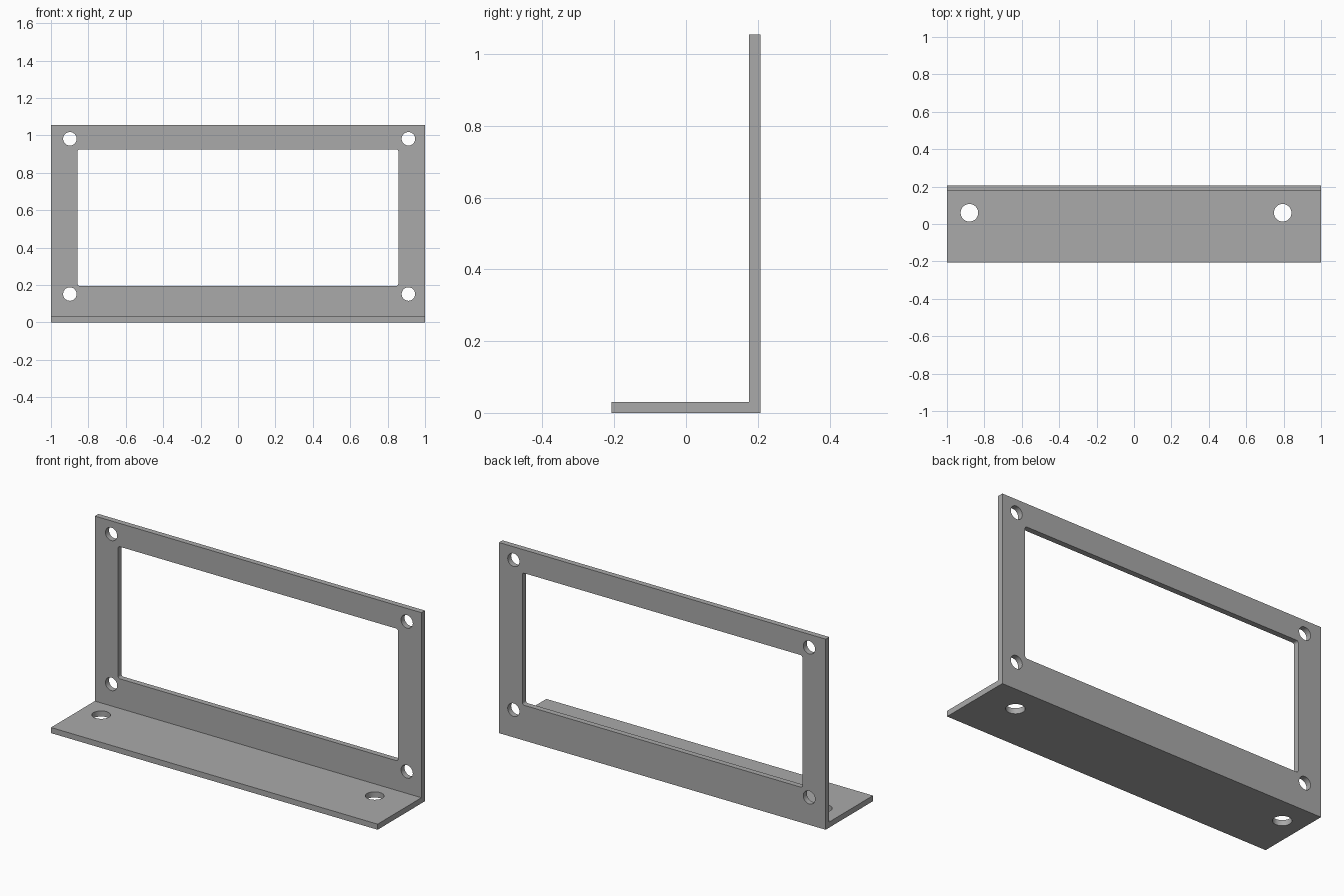
import bpy
import bmesh
from math import pi
from mathutils import Matrix, Vector

cube = bpy.data.objects.get("Cube")
if cube:
    bpy.data.objects.remove(cube, do_unlink=True)

WIDTH, HEIGHT, DEPTH, THICK = 2.0, 1.055, 0.414, 0.031
FRONT, BACK = -DEPTH / 2, DEPTH / 2

grey = bpy.data.materials.new("plain grey")
grey.use_nodes = True
colour = (0.4, 0.4, 0.4, 1)
grey.diffuse_color = colour
grey.node_tree.nodes["Principled BSDF"].inputs["Base Color"].default_value = colour


def make_object(name, bm):
    bmesh.ops.recalc_face_normals(bm, faces=bm.faces)
    mesh = bpy.data.meshes.new(name)
    bm.to_mesh(mesh)
    bm.free()
    mesh.materials.append(grey)
    obj = bpy.data.objects.new(name, mesh)
    bpy.context.collection.objects.link(obj)
    return obj


def hole_cutter(name, centre, radius, upright):
    """Round cutter along z when upright, otherwise along y."""
    turn = Matrix() if upright else Matrix.Rotation(pi / 2, 4, 'X')
    bm = bmesh.new()
    bmesh.ops.create_cone(bm, cap_ends=True, segments=48, radius1=radius,
                          radius2=radius, depth=THICK * 4,
                          matrix=Matrix.Translation(centre) @ turn)
    return make_object(name, bm)


def window_cutter(name, x0, x1, z0, z1, corner):
    """Rectangular cutter along y with rounded corners."""
    size = Matrix.Diagonal((x1 - x0, THICK * 4, z1 - z0, 1))
    centre = Vector(((x0 + x1) / 2, BACK - THICK / 2, (z0 + z1) / 2))
    bm = bmesh.new()
    bmesh.ops.create_cube(bm, size=1, matrix=Matrix.Translation(centre) @ size)
    along_y = [e for e in bm.edges
               if abs(e.verts[0].co.y - e.verts[1].co.y) > THICK]
    bmesh.ops.bevel(bm, geom=along_y, offset=corner, segments=6,
                    profile=0.5, affect='EDGES')
    return make_object(name, bm)


# L-shaped bracket: side profile swept across the width
profile = [(FRONT, 0), (BACK, 0), (BACK, HEIGHT), (BACK - THICK, HEIGHT),
           (BACK - THICK, THICK), (FRONT, THICK)]
bm = bmesh.new()
side = bm.faces.new([bm.verts.new((-WIDTH / 2, y, z)) for y, z in profile])
swept = bmesh.ops.extrude_face_region(bm, geom=[side], use_keep_orig=True)
bmesh.ops.translate(bm, vec=(WIDTH, 0, 0),
                    verts=[v for v in swept["geom"]
                           if isinstance(v, bmesh.types.BMVert)])
bracket = make_object("angle_bracket", bm)

# Window and panel screw holes in the upright plate
cutters = [window_cutter("window_cutter", -0.858, 0.857, 0.195, 0.926, 0.012)]
for x in (-0.899, 0.911):
    for z in (0.152, 0.982):
        cutters.append(hole_cutter("screw_hole_cutter",
                                   (x, BACK - THICK / 2, z), 0.036, False))

# Mounting holes in the base flange
for x in (-0.88, 0.795):
    cutters.append(hole_cutter("mounting_hole_cutter",
                               (x, 0.06, THICK / 2), 0.047, True))

# Cut the openings and remove the cutters
bpy.context.view_layer.objects.active = bracket
bracket.select_set(True)
for cutter in cutters:
    cutter.hide_render = True
    cut = bracket.modifiers.new(cutter.name, 'BOOLEAN')
    cut.operation = 'DIFFERENCE'
    cut.solver = 'EXACT'
    cut.object = cutter
    bpy.ops.object.modifier_apply(modifier=cut.name)
    bpy.data.objects.remove(cutter, do_unlink=True)

# Smooth hole walls, sharp plate edges
bpy.ops.object.shade_smooth_by_angle(angle=pi / 6)
